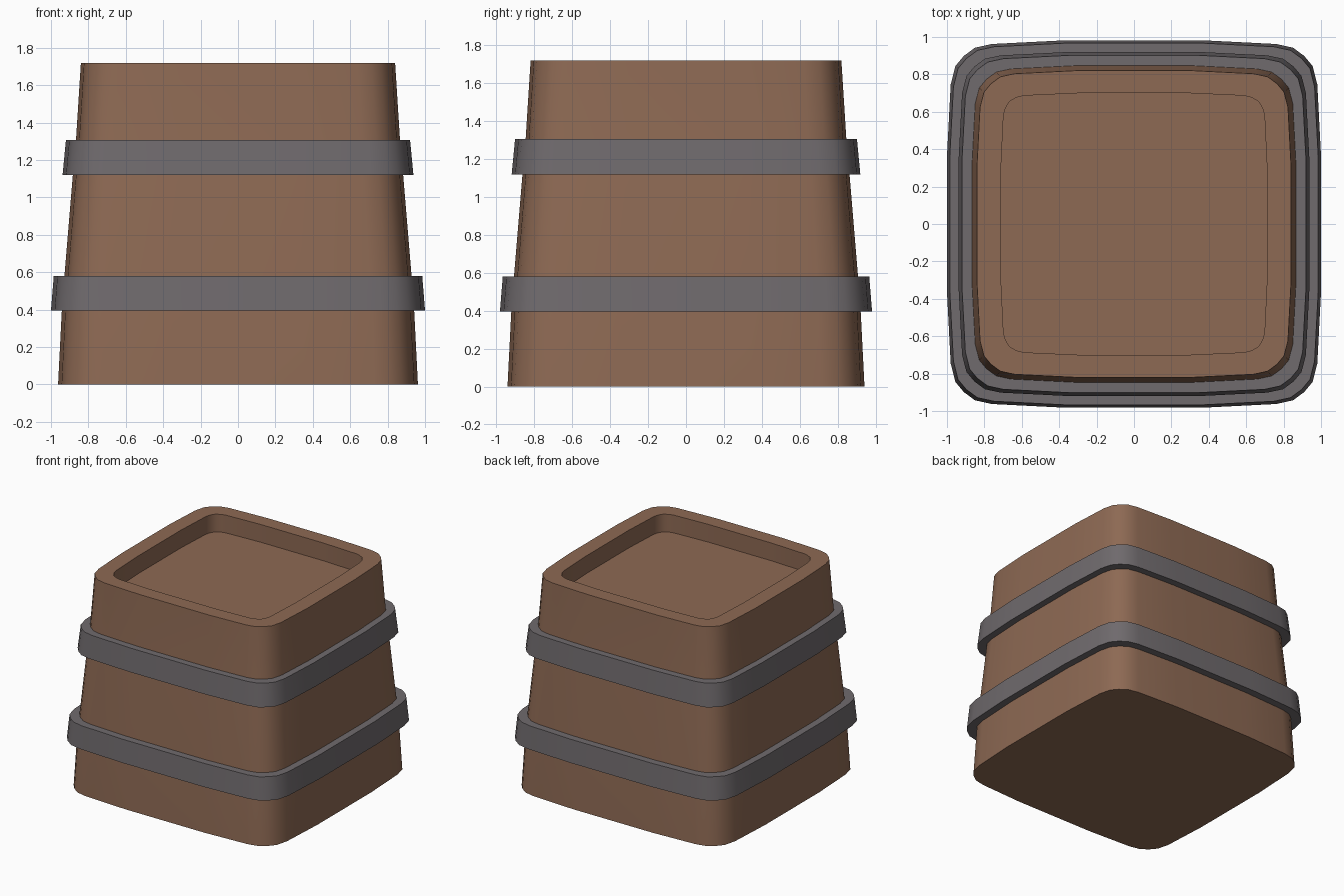
import bpy, bmesh, math

if "Cube" in bpy.data.objects:
    bpy.data.objects.remove(bpy.data.objects["Cube"])

def material(name, col):
    m = bpy.data.materials.new(name)
    m.diffuse_color = (*col, 1)
    m.use_nodes = True
    m.node_tree.nodes["Principled BSDF"].inputs["Base Color"].default_value = m.diffuse_color
    return m

wood = material("brown_wood", (0.27, 0.143, 0.088))
iron = material("grey_iron", (0.16, 0.145, 0.153))

# Quarter outlines of the bulged, rounded square (unit half-width)
OUTER = [(1, .37), (.98, .76), (.955, .86), (.91, .915), (.85, .96), (.76, .98), (.37, 1)]
INNER = [(1, .40), (.98, .83), (.965, .885), (.935, .935), (.885, .965), (.83, .98), (.40, 1)]

def ring(bm, quarter, hx, hy, z):
    pts = list(quarter)
    pts += [(-x, y) for x, y in reversed(quarter)]
    pts += [(-x, -y) for x, y in quarter]
    pts += [(x, -y) for x, y in reversed(quarter)]
    return [bm.verts.new((x * hx, y * hy, z)) for x, y in pts]

def bridge(bm, a, b):
    n = len(a)
    for i in range(n):
        j = (i + 1) % n
        bm.faces.new((a[i], a[j], b[j], b[i]))

def finish(bm, name, mat):
    bmesh.ops.recalc_face_normals(bm, faces=bm.faces)
    me = bpy.data.meshes.new(name)
    bm.to_mesh(me)
    bm.free()
    ob = bpy.data.objects.new(name, me)
    bpy.context.collection.objects.link(ob)
    me.materials.append(mat)
    bpy.ops.object.select_all(action='DESELECT')
    ob.select_set(True)
    bpy.context.view_layer.objects.active = ob
    bpy.ops.object.shade_smooth_by_angle(angle=math.radians(40))

# Barrel body: tapered walls, flat base, recessed lid
PROFILE = [(.962, 0), (.942, .395), (.928, .58), (.883, 1.12), (.866, 1.31), (.84, 1.72)]
bm = bmesh.new()
rings = [ring(bm, OUTER, r, r - .02, z) for r, z in PROFILE]
rings += [ring(bm, INNER, .712, .70, z) for z in (1.72, 1.575)]
for a, b in zip(rings, rings[1:]):
    bridge(bm, a, b)
bm.faces.new(rings[0])
bm.faces.new(rings[-1])
finish(bm, "barrel_body", wood)

# Iron bands, slightly tapered
for name, z0, z1, r0, r1, i0, i1 in (
        ("lower_band", .395, .58, 1.0, .985, .937, .923),
        ("upper_band", 1.12, 1.307, .938, .92, .878, .861)):
    bm = bmesh.new()
    rs = [ring(bm, OUTER, r, r - .018, z)
          for r, z in ((i0, z0), (r0, z0), (r1, z1), (i1, z1))]
    for k in range(4):
        bridge(bm, rs[k], rs[(k + 1) % 4])
    finish(bm, name, iron)
